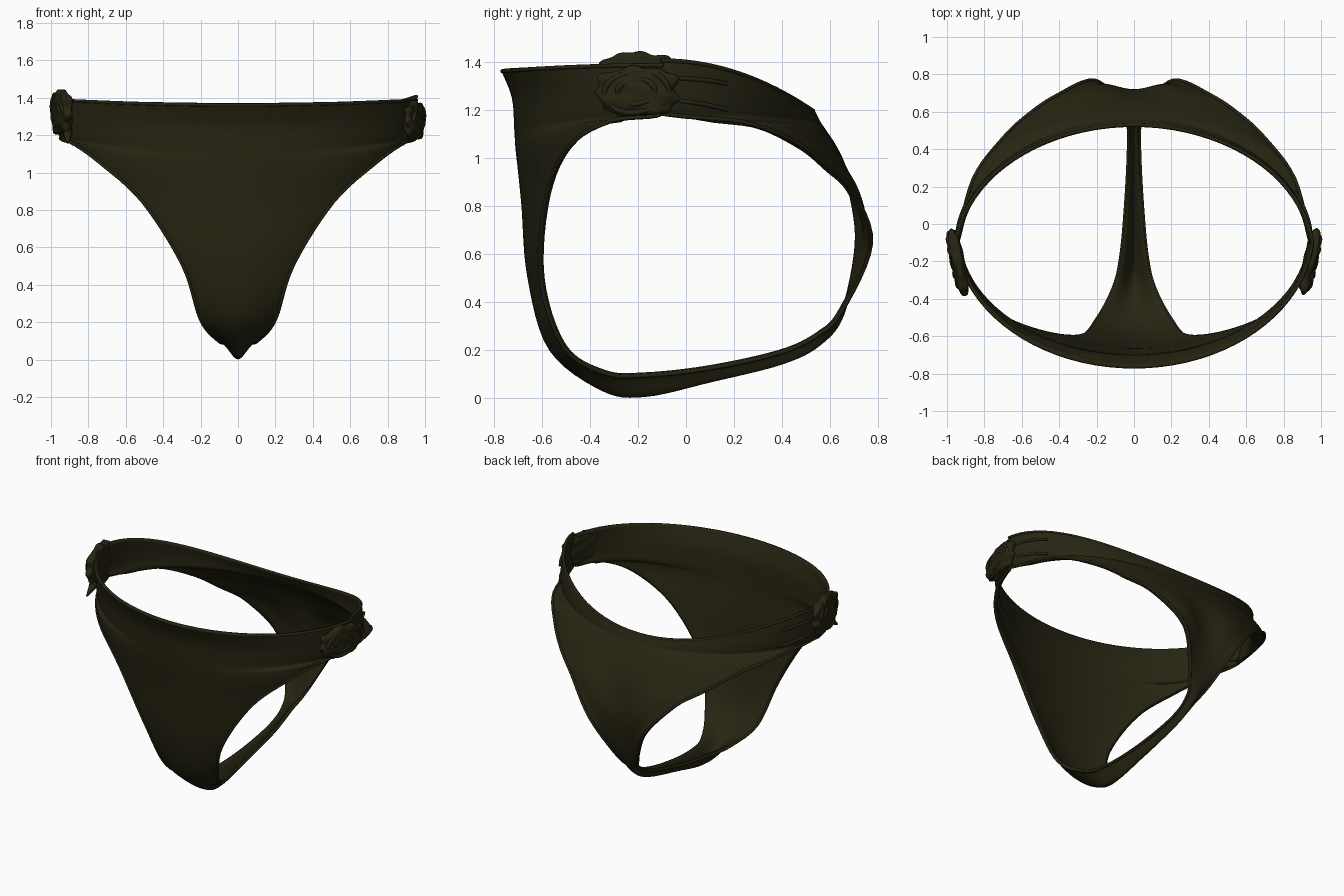
import bpy, bmesh, math
from mathutils import Vector, Matrix

if "Cube" in bpy.data.objects:
    bpy.data.objects.remove(bpy.data.objects["Cube"])

cloth = bpy.data.materials.new("dark olive cloth")
cloth.diffuse_color = (0.020, 0.018, 0.006, 1)
cloth.use_nodes = True
cloth.node_tree.nodes["Principled BSDF"].inputs["Base Color"].default_value = cloth.diffuse_color

# Rows from front waist, under the crotch, up to back waist:
# centre y, centre z, edge x, edge y, edge z
ROWS = [
    (-.77, 1.365, .955, -.1, 1.39), (-.725, 1.25, .965, -.1, 1.28),
    (-.715, 1.12, .95, -.1, 1.18), (-.71, 1.04, .88, -.31, 1.15),
    (-.70, .95, .74, -.48, 1.05), (-.685, .80, .51, -.58, .84),
    (-.66, .50, .295, -.605, .50), (-.57, .20, .20, -.51, .21),
    (-.35, .03, .11, -.34, .10), (-.17, .005, .07, -.17, .09),
    (.10, .065, .045, .10, .12), (.40, .14, .03, .39, .185),
    (.56, .22, .035, .55, .26), (.66, .35, .08, .65, .36),
    (.72, .64, .215, .77, .64), (.695, .86, .41, .69, .86),
    (.66, .98, .56, .59, .96), (.62, 1.06, .70, .46, 1.06),
    (.58, 1.12, .86, .24, 1.145), (.56, 1.15, .95, -.1, 1.185),
    (.55, 1.17, .965, -.1, 1.29), (.535, 1.20, .955, -.1, 1.41)]
SUB, HALF = 6, 20


def catmull(i, t):
    p = [ROWS[min(max(i + k, 0), len(ROWS) - 1)] for k in (-1, 0, 1, 2)]
    return [.5 * (2 * b + (c - a) * t + (2 * a - 5 * b + 4 * c - d) * t * t
                  + (3 * b - a - 3 * c + d) * t ** 3) for a, b, c, d in zip(*p)]


def row_points(r):
    yc, zc, xe, ye, ze = r
    xe = min(xe, .965)
    if yc > .5:
        ye = max(ye, -.1)
    elif yc < -.5:
        ye = min(ye, -.1)
    # wide rows follow a quarter ellipse, narrow rows a shallow arc
    a = math.radians(40 + 45 * min(max((xe - .4) / .55, 0), 1) ** 1.5)
    bulge = .03 * math.exp(-((zc - .82) / .15) ** 2) if yc > 0 else 0
    pts = []
    for j in range(-HALF, HALF + 1):
        u = j / HALF
        f = (1 - math.cos(a * u)) / (1 - math.cos(a))
        s = math.sin(math.pi / 2 * u) ** 2
        pts.append(Vector((xe * math.sin(a * u) / math.sin(a),
                           yc + (ye - yc) * f + bulge * math.sin(math.pi * u) ** 2,
                           zc + (ze - zc) * s)))
    return pts


def finish(name, bm):
    bmesh.ops.recalc_face_normals(bm, faces=bm.faces[:])
    me = bpy.data.meshes.new(name)
    bm.to_mesh(me)
    bm.free()
    me.materials.append(cloth)
    for p in me.polygons:
        p.use_smooth = True
    ob = bpy.data.objects.new(name, me)
    bpy.context.collection.objects.link(ob)
    return ob


def tube(name, pts, radius, closed=False):
    cu = bpy.data.curves.new(name, 'CURVE')
    cu.dimensions = '3D'
    cu.bevel_depth, cu.bevel_resolution = radius, 2
    cu.use_fill_caps = True
    sp = cu.splines.new('POLY')
    sp.points.add(len(pts) - 1)
    for q, p in zip(sp.points, pts):
        q.co = (*p, 1)
    sp.use_cyclic_u = closed
    cu.materials.append(cloth)
    ob = bpy.data.objects.new(name, cu)
    bpy.context.collection.objects.link(ob)


# Fabric body: one lofted sheet, thickened inward
grid = [row_points(catmull(i, k / SUB)) for i in range(len(ROWS) - 1) for k in range(SUB)]
grid.append(row_points(ROWS[-1]))
bm = bmesh.new()
vs = [[bm.verts.new(p) for p in r] for r in grid]
for r0, r1 in zip(vs, vs[1:]):
    for j in range(2 * HALF):
        bm.faces.new((r0[j], r0[j + 1], r1[j + 1], r1[j]))
body = finish("fabric_body", bm)
front = min(body.data.polygons, key=lambda p: p.center.y)
if front.normal.y > 0:
    body.data.flip_normals()
solid = body.modifiers.new("thickness", 'SOLIDIFY')
solid.thickness, solid.offset = .018, -1

# Rolled hems on waist and leg openings
tube("front_waist_hem", [p + Vector((0, .006, -.004)) for p in grid[0]], .009)
tube("back_waist_hem", [p + Vector((0, -.006, -.004)) for p in grid[-1]], .009)
for side, j in (("left", 0), ("right", 2 * HALF)):
    tube(side + "_leg_hem", [r[j] + Vector((0, 0, .004)) for r in grid[2 * SUB:19 * SUB]],
         .009, True)

# Gathered side knots: flattened wrinkled lumps with wrapped folds
for name, sx, zc, hz in (("right", 1, 1.275, .112), ("left", -1, 1.32, .13)):
    place = (Matrix.Translation((sx * .942, -.20, zc))
             @ Matrix.Rotation(-sx * math.radians(12), 4, 'Z'))
    bm = bmesh.new()
    bmesh.ops.create_uvsphere(bm, u_segments=48, v_segments=28, radius=1)
    for v in bm.verts:
        x, y, z = v.co
        ripple = 1 + .07 * math.sin(9 * z + 4 * y) + .05 * math.sin(11 * y - 5 * z + sx)
        sq = (y ** 4 + z ** 4 + x ** 4) ** -.25
        k = ripple * (1 + .6 * (sq - 1))
        v.co = place @ Vector((x * .036 * k, y * .17 * k, z * hz * .9 * k))
    finish(name + "_knot", bm)
    for n, scale in enumerate((.85, .5)):
        loop = []
        for i in range(40):
            t = i * math.tau / 40
            loop.append(place @ Vector((sx * (.032 + .006 * math.sin(3 * t) - .012 * scale),
                                        .16 * scale * math.cos(t),
                                        hz * .9 * scale * math.sin(t) * (1 + .1 * math.sin(2 * t)))))
        tube(f"{name}_knot_fold_{n + 1}", loop, .012, True)
    # soft gathers running back from the knot along the band
    for n in range(2):
        pts = []
        for i in range(12):
            t = i / 11
            y = -.08 + .25 * t
            pts.append((sx * .95 * math.sqrt(1 - ((y + .1) / .64) ** 2), y,
                        1.285 + .09 * (n - .5) * (1 + .2 * t) - .03 * t * t))
        tube(f"{name}_gather_{n + 1}", pts, .009)

# Loose thread and frayed tail on the left knot
tube("loose_thread", [(-.93 - .03 * math.sin(t * .5), -.28 + .03 * math.cos(t * .5),
                       1.20 + .012 * t) for t in range(10)], .003)
bm = bmesh.new()
bmesh.ops.create_cone(bm, cap_ends=True, segments=12, radius1=.03, radius2=.006, depth=.10,
                      matrix=Matrix.Translation((-.91, -.34, 1.19)) @ Matrix.Rotation(2.2, 4, 'X'))
finish("frayed_tail", bm)
